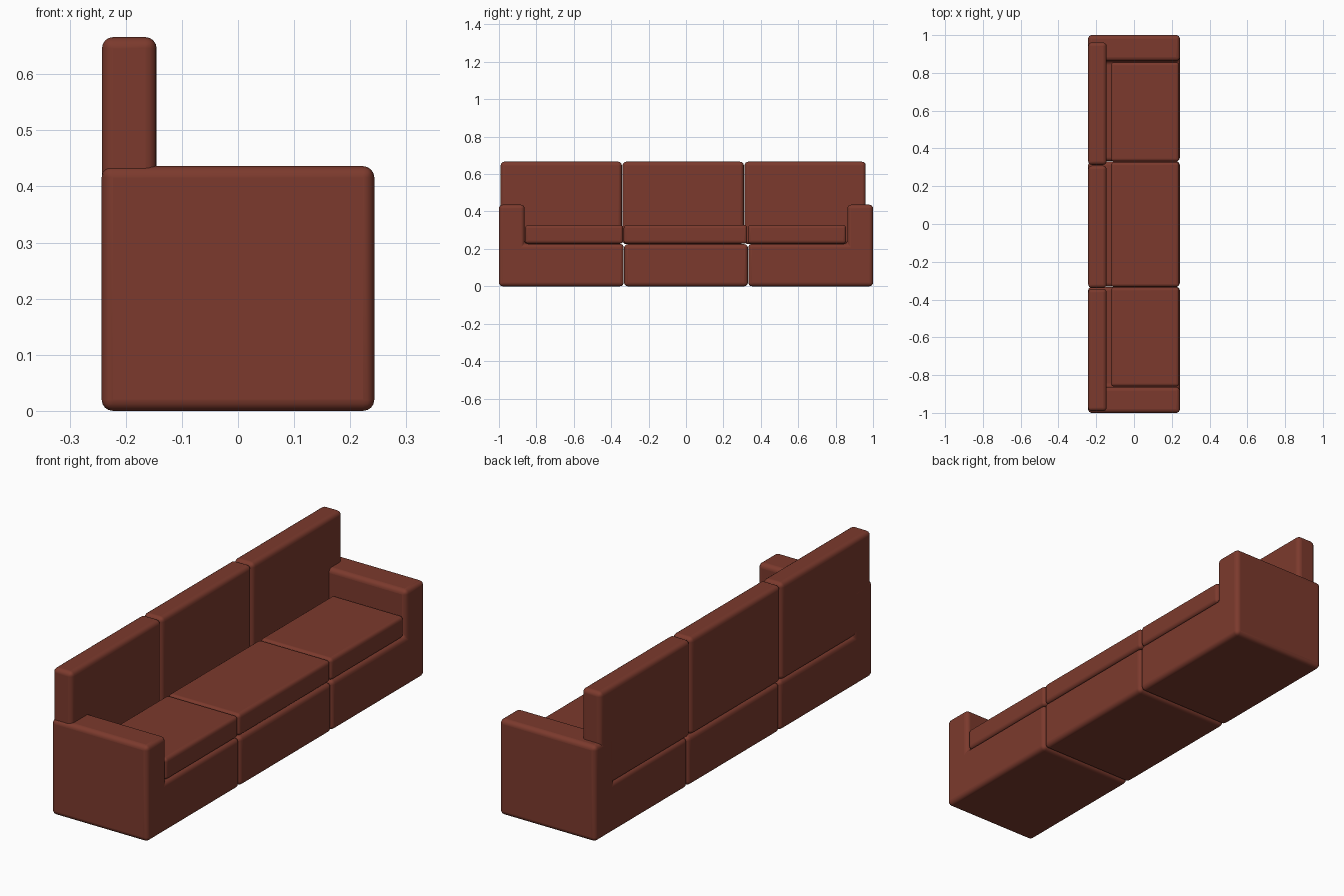
import bpy, bmesh

if "Cube" in bpy.data.objects:
    bpy.data.objects.remove(bpy.data.objects["Cube"])

leather = bpy.data.materials.new("red_brown_leather")
leather.diffuse_color = (0.2, 0.042, 0.026, 1)
leather.use_nodes = True
leather.node_tree.nodes["Principled BSDF"].inputs["Base Color"].default_value = leather.diffuse_color

X0, X1 = -0.243, 0.243      # back and front of the sofa
SEAM = 0.333                # y of the joints between the three modules


def slab(name, profile, x0, x1, radius=0.02):
    """Extrude a (y, z) outline from x0 to x1 and round all its edges."""
    bm = bmesh.new()
    face = bm.faces.new([bm.verts.new((x0, y, z)) for y, z in profile])
    new = bmesh.ops.extrude_face_region(bm, geom=[face])["geom"]
    bmesh.ops.translate(bm, vec=(x1 - x0, 0, 0),
                        verts=[v for v in new if isinstance(v, bmesh.types.BMVert)])
    bmesh.ops.recalc_face_normals(bm, faces=bm.faces)
    mesh = bpy.data.meshes.new(name)
    bm.to_mesh(mesh)
    bm.free()
    mesh.materials.append(leather)
    ob = bpy.data.objects.new(name, mesh)
    bpy.context.collection.objects.link(ob)
    bevel = ob.modifiers.new("rounding", "BEVEL")
    bevel.width = radius
    bevel.segments = 4
    bevel.limit_method = "ANGLE"
    bpy.ops.object.select_all(action="DESELECT")
    ob.select_set(True)
    bpy.context.view_layer.objects.active = ob
    bpy.ops.object.shade_smooth_by_angle()
    mod = ob.modifiers.new("weighted_normals", "WEIGHTED_NORMAL")
    mod.keep_sharp = True
    return ob


def rect(y0, y1, z0, z1):
    return [(y0, z0), (y1, z0), (y1, z1), (y0, z1)]


# End modules: base and armrest in one L-shaped block
for side, s in (("left", -1), ("right", 1)):
    outline = [(SEAM, 0), (1, 0), (1, 0.436), (0.863, 0.436), (0.863, 0.227), (SEAM, 0.227)]
    slab(side + "_base_with_arm", [(s * y, z) for y, z in outline], X0, X1)

# Middle base
slab("middle_base", rect(-SEAM + 0.002, SEAM - 0.002, 0, 0.225), X0, X1)

# Seat cushions
for name, y0, y1 in (("left", -0.86, -0.336), ("middle", -0.333, 0.327), ("right", 0.331, 0.856)):
    slab(name + "_seat_cushion", rect(y0, y1, 0.228, 0.327), -0.122, 0.239, 0.016)

# Back cushions, shifted slightly off centre as a row
for name, y0 in (("left", -0.991), ("middle", -0.339), ("right", 0.313)):
    slab(name + "_back_cushion", rect(y0, y0 + 0.648, 0.225, 0.666), X0 + 0.0005, -0.145)
